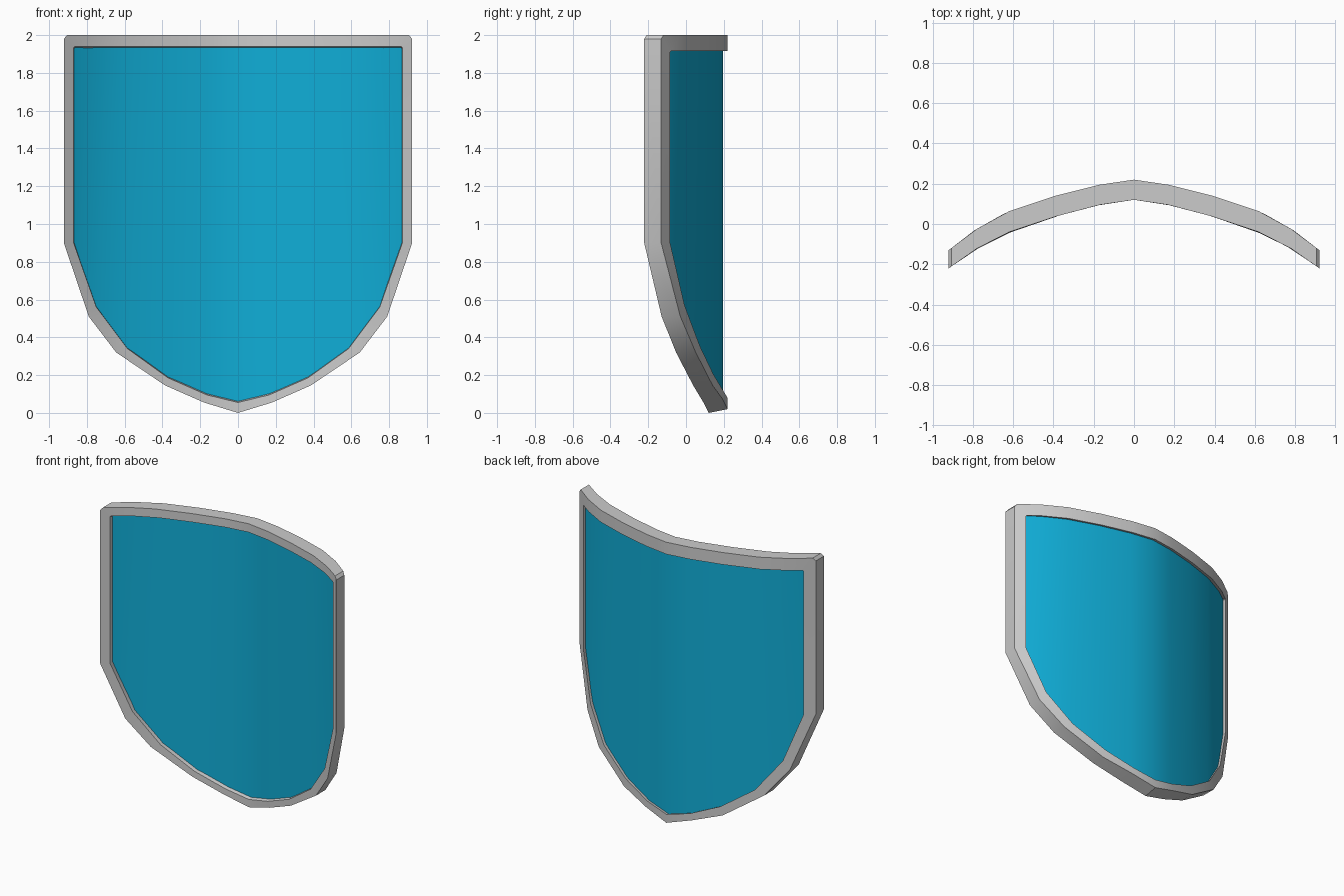
import bpy, bmesh

if "Cube" in bpy.data.objects:
    bpy.data.objects.remove(bpy.data.objects["Cube"])

# Curved plan of the shield: back and front y as a function of |x|
BACK = [(0, .22), (.17, .195), (.39, .14), (.63, .06), (.79, -.03), (.92, -.13)]
FRONT = [(0, .12), (.17, .095), (.39, .037), (.61, -.035), (.77, -.115), (.92, -.22)]


def y_at(table, x):
    x = abs(x)
    for (x0, y0), (x1, y1) in zip(table, table[1:]):
        if x <= x1 or x1 == table[-1][0]:
            return y0 + (y1 - y0) * (x - x0) / (x1 - x0)


def loft(name, sections, closed):
    """Skin a row of four-point sections; cap the ends when open."""
    bm = bmesh.new()
    rings = [[bm.verts.new(p) for p in s] for s in sections]
    pairs = list(zip(rings, rings[1:]))
    if closed:
        pairs.append((rings[-1], rings[0]))
    else:
        bm.faces.new(rings[0])
        bm.faces.new(rings[-1])
    for a, b in pairs:
        for i in range(4):
            j = (i + 1) % 4
            bm.faces.new((a[i], a[j], b[j], b[i]))
    bmesh.ops.recalc_face_normals(bm, faces=bm.faces)
    mesh = bpy.data.meshes.new(name)
    bm.to_mesh(mesh)
    bm.free()
    ob = bpy.data.objects.new(name, mesh)
    bpy.context.collection.objects.link(ob)
    bpy.ops.object.select_all(action='DESELECT')
    ob.select_set(True)
    bpy.context.view_layer.objects.active = ob
    bpy.ops.object.shade_smooth_by_angle(angle=0.5)
    return ob


# Rim: outer, inner front and inner back outlines (x, z), right half from top centre
outer = [(0, 2), (.17, 2), (.39, 2), (.62, 2), (.78, 2), (.905, 2), (.922, 1.98),
         (.922, .9), (.79, .51), (.645, .32), (.385, .145), (.18, .055), (0, 0)]
inner_f = [(0, 1.94), (.17, 1.94), (.38, 1.94), (.59, 1.94), (.755, 1.94), (.865, 1.94),
           (.87, 1.935), (.87, .9), (.75, .56), (.585, .34), (.37, .185), (.165, .095), (0, .055)]
inner_b = [(0, 1.915), (.17, 1.915), (.39, 1.915), (.62, 1.915), (.775, 1.915), (.855, 1.915),
           (.86, 1.91), (.86, .9), (.75, .57), (.59, .355), (.37, .205), (.165, .12), (0, .08)]


def rim_section(i, s):
    (ox, oz), (fx, fz), (bx, bz) = outer[i], inner_f[i], inner_b[i]
    lift = .02 if oz < .1 else 0
    return [(s * ox, y_at(FRONT, ox), oz), (s * ox, y_at(BACK, ox), oz + lift),
            (s * bx, y_at(BACK, bx), bz), (s * fx, y_at(FRONT, fx), fz)]


n = len(outer)
loft("rim", [rim_section(i, 1) for i in range(n)]
     + [rim_section(i, -1) for i in range(n - 2, 0, -1)], True)

# Panel: vertical columns (x, bottom z) whose borders hide inside the rim
columns = [(0, .035), (.17, .08), (.385, .17), (.6, .335), (.77, .54), (.895, .9)]
columns = [(-x, z) for x, z in columns[:0:-1]] + columns


def panel_section(x, z):
    f, b = y_at(FRONT, x) + .025, y_at(BACK, x) - .025
    return [(x, f, z), (x, f, 1.96), (x, b, 1.96), (x, b, z)]


panel = loft("panel", [panel_section(x, z) for x, z in columns], False)
blue = bpy.data.materials.new("blue")
blue.diffuse_color = (0.005, 0.42, 0.68, 1)
blue.use_nodes = True
blue.node_tree.nodes["Principled BSDF"].inputs["Base Color"].default_value = blue.diffuse_color
panel.data.materials.append(blue)
